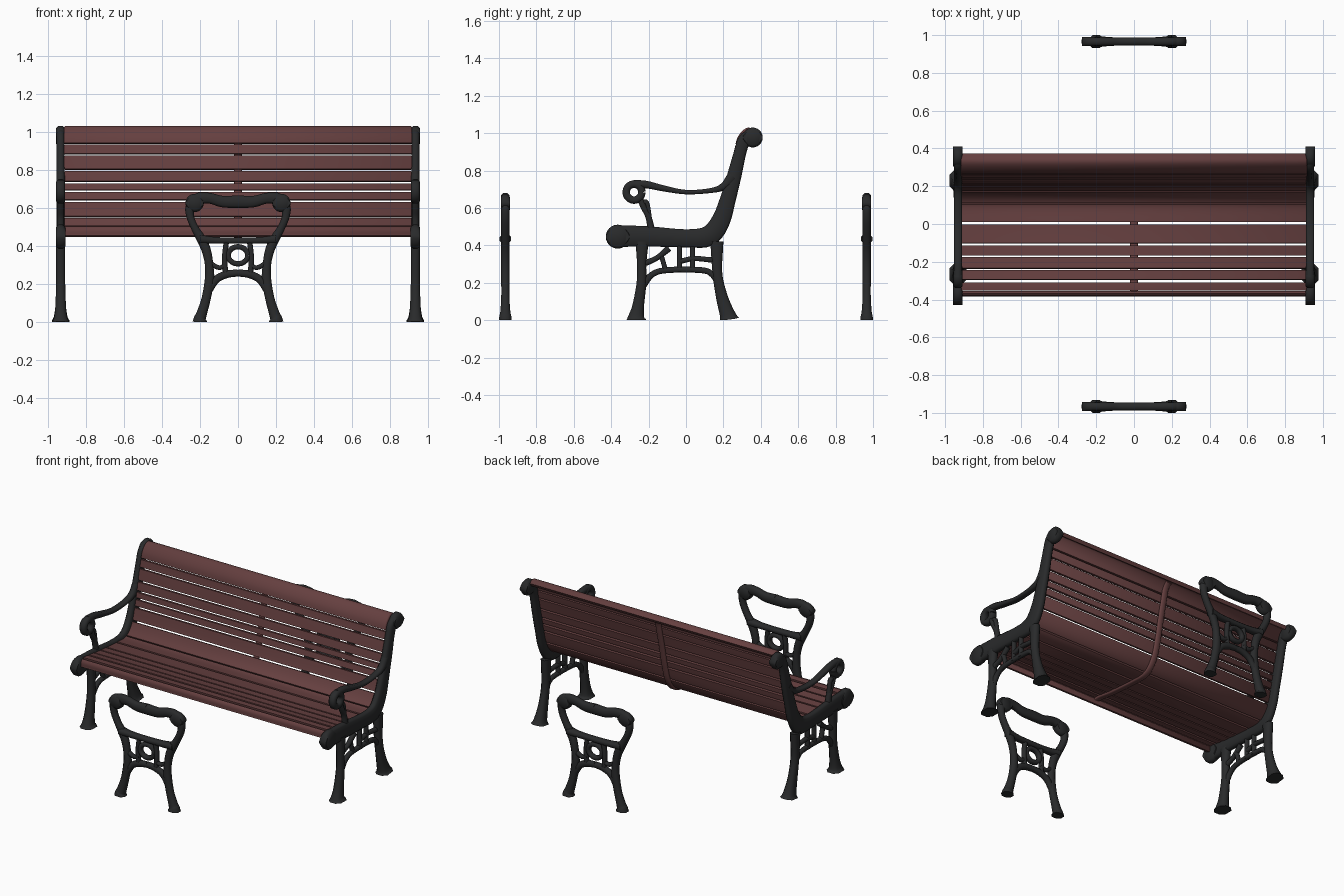
import bpy, bmesh, math
from mathutils import Vector


def material(name, rgb):
    m = bpy.data.materials.new(name)
    m.diffuse_color = (*rgb, 1)
    return m


IRON = material("black iron", (0.022, 0.023, 0.024))
WOOD = material("red brown wood", (0.13, 0.05, 0.05))


def spline(pts, n=5):
    """Catmull-Rom through points of any dimension."""
    p = [Vector(q) for q in pts]
    p = [p[0] * 2 - p[1]] + p + [p[-1] * 2 - p[-2]]
    out = []
    for i in range(1, len(p) - 2):
        a, b, c, d = p[i - 1:i + 3]
        for k in range(n):
            t = k / n
            out.append(0.5 * (2 * b + (c - a) * t + (2 * a - 5 * b + 4 * c - d) * t ** 2
                              + (3 * b - a - 3 * c + d) * t ** 3))
    return out + [p[-2]]


def normal(p, i):
    a, b = p[max(i - 1, 0)], p[min(i + 1, len(p) - 1)]
    d = Vector((b[0] - a[0], b[1] - a[1])).normalized()
    return Vector((-d.y, d.x))


def sweep(bm, pts, place):
    """Chamfered bar along (u, v, half width, half thickness) samples."""
    rings = []
    for i, (u, v, w, t) in enumerate(pts):
        n = normal(pts, i)
        c = 0.55 * min(w, t)
        sec = [(w, t - c), (w - c, t), (c - w, t), (-w, t - c),
               (-w, c - t), (c - w, -t), (w - c, -t), (w, c - t)]
        rings.append([bm.verts.new(place(u + n.x * a, max(v + n.y * a, 0), b)) for a, b in sec])
    for r, s in zip(rings, rings[1:]):
        for k in range(8):
            bm.faces.new((r[k], r[k - 1], s[k - 1], s[k]))
    bm.faces.new(rings[0])
    bm.faces.new(rings[-1][::-1])


def part(name, mat, place, paths, smooth=True):
    bm = bmesh.new()
    for p in paths:
        sweep(bm, p, place)
    bmesh.ops.recalc_face_normals(bm, faces=bm.faces)
    me = bpy.data.meshes.new(name)
    bm.to_mesh(me)
    bm.free()
    me.materials.append(mat)
    ob = bpy.data.objects.new(name, me)
    bpy.context.collection.objects.link(ob)
    if smooth:
        bpy.ops.object.select_all(action='DESELECT')
        ob.select_set(True)
        bpy.context.view_layer.objects.active = ob
        bpy.ops.object.shade_smooth_by_angle(angle=math.radians(50))


def bar(pts, t):
    """Smooth bar; points without own thickness get t."""
    return spline([p if len(p) == 4 else (*p, t) for p in pts])


def disc(u, v, r, t):
    a = [math.pi * (0.04 + 0.92 * k / 14) for k in range(15)]
    return [(u - r * math.cos(x), v, r * math.sin(x), t) for x in a]


def ring(u, v, ru, rv, w, t, a0=0, a1=360):
    return [(u + ru * math.cos(math.radians(a0 + (a1 - a0) * k / 20)),
             v + rv * math.sin(math.radians(a0 + (a1 - a0) * k / 20)), w, t) for k in range(21)]


# bench end frames (u = y, v = z)
T = 0.021
rail_and_back = [bar([(-0.36, 0.45, .058), (-0.2, 0.448, .054), (0, 0.438, .048), (0.12, 0.45, .055),
                      (0.185, 0.53, .05), (0.225, 0.65, .042), (0.26, 0.78, .038),
                      (0.29, 0.9, .033), (0.312, 0.96, .036), (0.35, 0.978, .045)], T),
                 disc(-0.365, 0.447, 0.064, 0.025), disc(0.357, 0.977, 0.053, 0.025)]
legs = [bar([(-0.235, 0.42, .035), (-0.237, 0.3, .025), (-0.238, 0.2, .026), (-0.255, 0.08, .031, .028),
             (-0.265, 0.022, .042, .034), (-0.266, 0, .055, .046)], 0.024),
        bar([(0.165, 0.42, .035), (0.168, 0.25, .026), (0.193, 0.12, .032), (0.222, 0.03, .042, .034),
             (0.23, 0, .056, .046)], 0.024)]
lattice = [bar([(-0.235, 0.18, .02), (-0.18, 0.245, .016), (-0.1, 0.268, .016), (0.08, 0.268, .016),
                (0.14, 0.245, .016), (0.18, 0.19, .02)], 0.015),
           bar([(-0.235, 0.3, .018), (-0.16, 0.33, .014), (-0.09, 0.385, .018)], 0.015),
           bar([(0.17, 0.32, .018), (0.11, 0.325, .014), (0.04, 0.33, .014), (-0.03, 0.315, .014)], 0.015),
           bar([(-0.035, 0.26, .014), (-0.035, 0.41, .014)], 0.015),
           bar([(0.035, 0.26, .014), (0.035, 0.41, .014)], 0.015),
           bar([(-0.11, 0.27, .013), (-0.13, 0.34, .013)], 0.015)]
arm = [bar([(0.25, 0.77, .03), (0.2, 0.715, .02), (0.13, 0.693, .013), (0, 0.685, .012),
            (-0.12, 0.705, .016), (-0.21, 0.725, .02), (-0.28, 0.728, .022)], 0.022),
       ring(-0.278, 0.685, 0.042, 0.043, .02, 0.024),
       bar([(-0.25, 0.66, .018), (-0.225, 0.6, .015), (-0.2, 0.55, .016), (-0.185, 0.48, .02)], 0.018),
       bar([(-0.24, 0.62, .01), (-0.21, 0.63, .012), (-0.19, 0.53, .01)], 0.014)]

for side, s in (("left", -1), ("right", 1)):
    place = lambda u, v, t, s=s: (s * 0.932 + t, u, v)
    part(side + "_seat_rail_and_back_post", IRON, place, rail_and_back)
    part(side + "_legs", IRON, place, legs)
    part(side + "_leg_lattice", IRON, place, lattice)
    part(side + "_armrest", IRON, place, arm)

# wooden slats along the seat and back curve
curve = spline([(-0.372, 0.45), (-0.352, 0.493), (-0.2, 0.475), (0, 0.46), (0.11, 0.464),
                (0.175, 0.53), (0.212, 0.65), (0.24, 0.78), (0.268, 0.9), (0.288, 0.975),
                (0.33, 1.017), (0.37, 1.0)], 40)
path = [curve[0]]
for c in curve:
    if (c - path[-1]).length > 0.004:
        path.append(c)
bend = next(i for i, c in enumerate(path) if c.x > 0.12)
cuts = [0]
for y in (-0.355, -0.305, -0.24, -0.172, -0.11, 0.0, 0.113):
    cuts.append(min(range(bend), key=lambda i: abs(path[i].x - y) + (1 if path[i].y < 0.46 and i < 8 else 0)))
for z in (0.545, 0.63, 0.68, 0.73, 0.79, 0.875, 0.93):
    cuts.append(next(i for i, c in enumerate(path) if i > bend and c.y > z))
cuts.append(len(path) - 1)

center = lambda u, v, t: (t, u, v)
slats = []
for a, b in zip(cuts, cuts[1:]):
    a, b = a + (1 if a else 0), b - 1
    if b - a < 3:
        continue
    slats.append([(path[i].x, path[i].y, 0.012, 0.915) for i in range(a, b + 1)])
part("slats", WOOD, center, slats)

# middle strap under the slats
strap = []
for i in range(6, len(path) - 8, 4):
    q = path[i] - normal(path, i) * 0.016
    strap.append((q.x, q.y, 0.009, 0.02))
part("middle_strap", WOOD, center, [strap])

# two separate end stands (u = x, v = z)
half = [bar([(0, 0.632, .033), (0.08, 0.632, .03), (0.15, 0.65, .028), (0.21, 0.645, .032),
             (0.25, 0.605, .026), (0.25, 0.55, .02), (0.225, 0.49, .02), (0.19, 0.43, .025),
             (0.165, 0.37, .024), (0.152, 0.3, .022), (0.15, 0.22, .025), (0.168, 0.12, .024),
             (0.192, 0.04, .028, .027), (0.2, 0.018, .032, .032), (0.201, 0, .038, .034)], 0.022),
        disc(0.228, 0.625, 0.048, 0.024),
        bar([(0.155, 0.16, .018), (0.115, 0.222, .02), (0.06, 0.25, .02), (0, 0.257, .018)], 0.018),
        bar([(0.15, 0.31, .014), (0.1, 0.285, .012), (0.06, 0.3, .012)], 0.015),
        bar([(0.065, 0.25, .014), (0.07, 0.34, .014), (0.06, 0.43, .014)], 0.016)]
whole = half + [[(-u, v, w, t) for u, v, w, t in p] for p in half]
whole += [bar([(-0.2, 0.435, .022, .031), (-0.1, 0.428, .017), (0.1, 0.428, .017), (0.2, 0.435, .022, .031)], 0.022),
          ring(0, 0.35, 0.052, 0.045, .014, 0.018)]
for name, s in (("front_stand", -1), ("rear_stand", 1)):
    part(name, IRON, lambda u, v, t, s=s: (u, s * (0.966 + t), v), whole)
